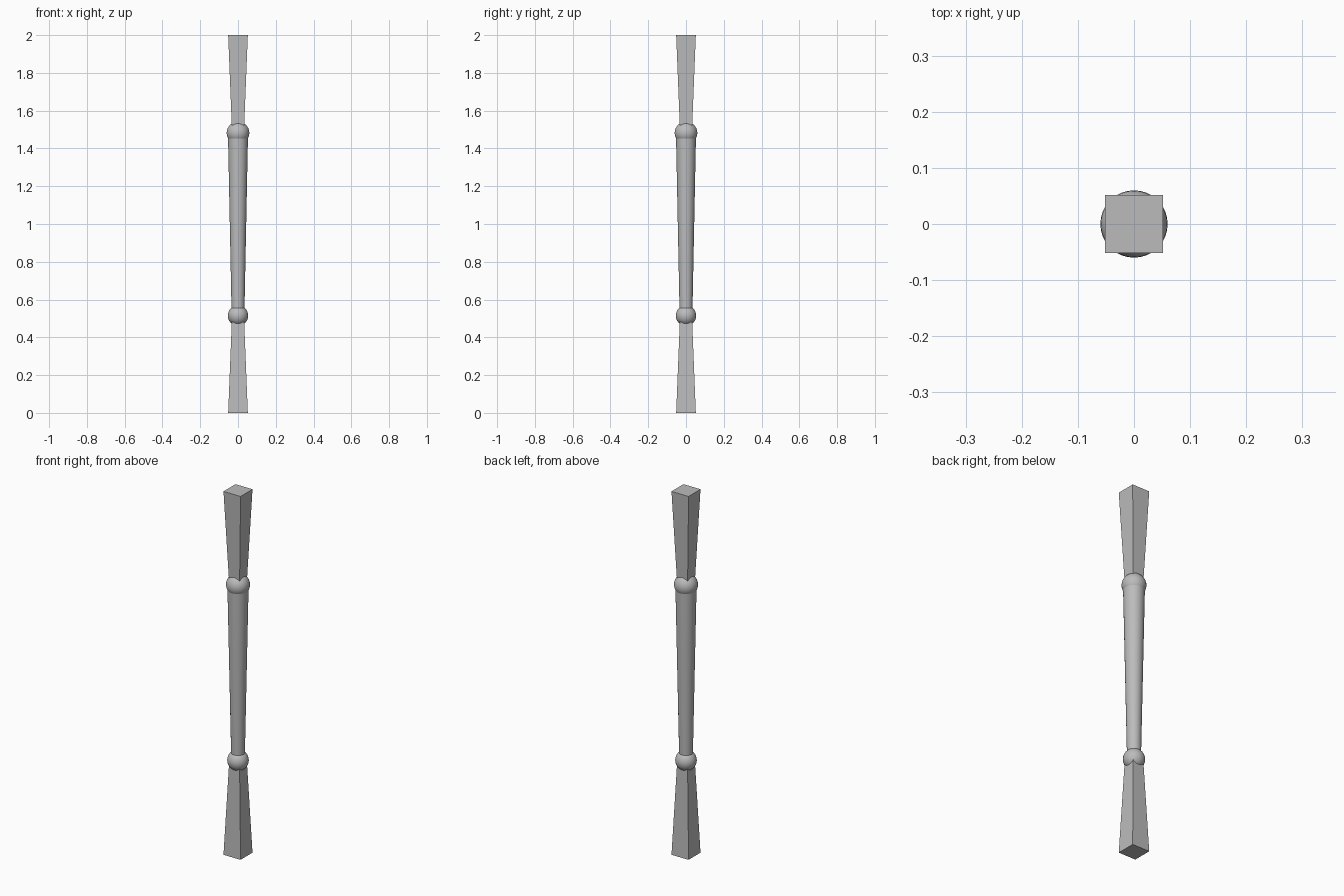
import bpy
import math

cube = bpy.data.objects.get("Cube")
if cube:
    bpy.data.objects.remove(cube, do_unlink=True)

grey = bpy.data.materials.new("plain grey")
grey.use_nodes = True
colour = (0.5, 0.5, 0.5, 1)
grey.diffuse_color = colour
grey.node_tree.nodes["Principled BSDF"].inputs["Base Color"].default_value = colour


def finish(name, smooth):
    obj = bpy.context.object
    obj.name = name
    obj.data.materials.append(grey)
    if smooth:
        bpy.ops.object.shade_smooth_by_angle(angle=math.radians(40))
    return obj


def taper(name, sides, r_low, r_high, z_low, z_high, turn=0, smooth=False):
    """Tapered prism or round shaft between two heights."""
    bpy.ops.mesh.primitive_cone_add(
        vertices=sides, radius1=r_low, radius2=r_high, depth=z_high - z_low,
        location=(0, 0, (z_low + z_high) / 2), rotation=(0, 0, turn))
    return finish(name, smooth)


def ball(name, radius, z):
    bpy.ops.mesh.primitive_uv_sphere_add(
        segments=32, ring_count=16, radius=radius, location=(0, 0, z))
    return finish(name, True)


# Square ends, flaring away from the middle
diagonal = math.sqrt(2)
wide, narrow = 0.052 * diagonal, 0.032 * diagonal
taper("lower_square_end", 4, wide, narrow, 0, 0.5, math.pi / 4)
taper("upper_square_end", 4, narrow, wide, 1.5, 2, math.pi / 4)

# Round shaft, thicker at the top
taper("round_shaft", 32, 0.034, 0.053, 0.53, 1.475, smooth=True)

# Ball joints
ball("lower_ball", 0.054, 0.515)
ball("upper_ball", 0.06, 1.482)
